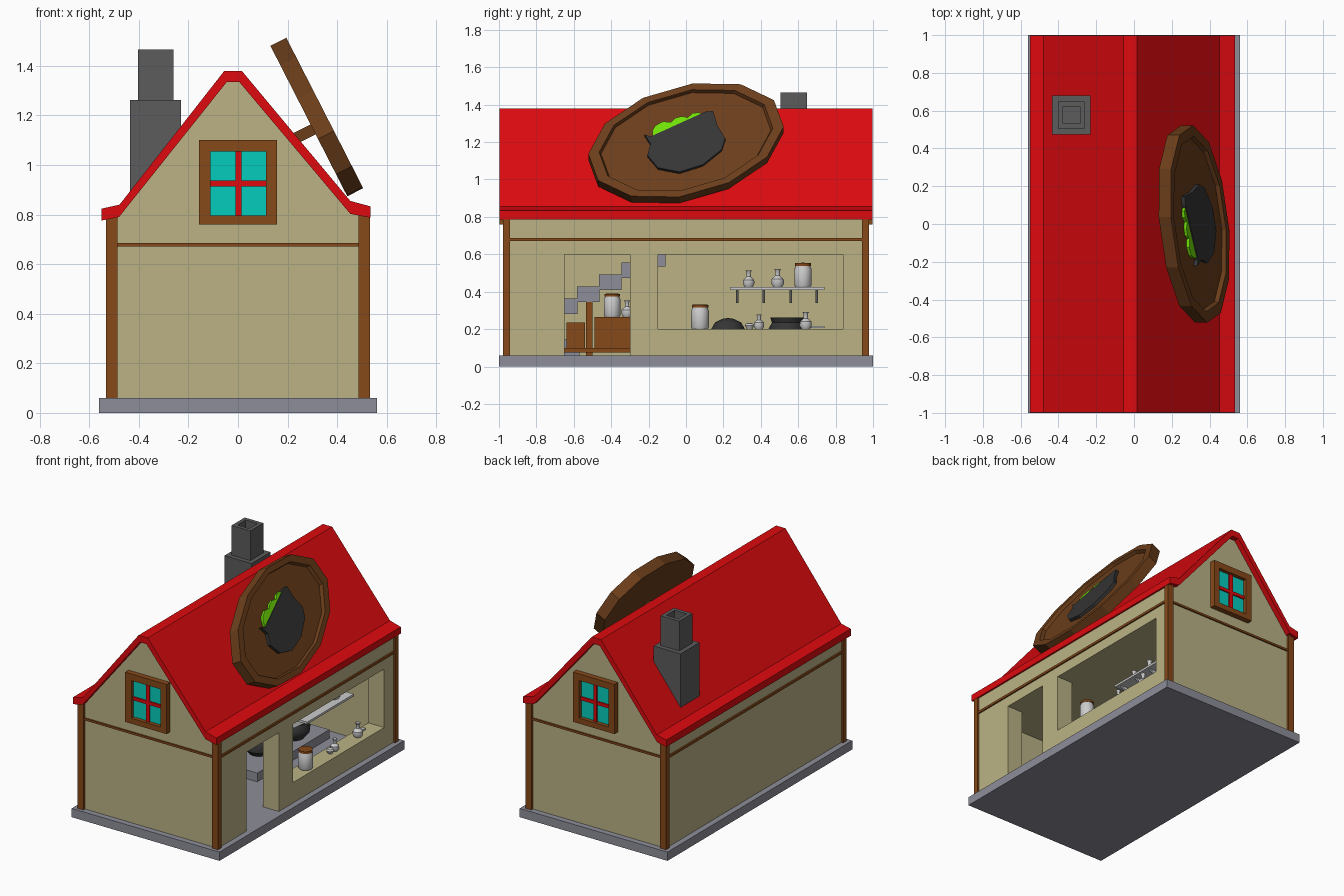
import bpy, bmesh, math
from mathutils import Matrix, Vector

if "Cube" in bpy.data.objects:
    bpy.data.objects.remove(bpy.data.objects["Cube"])

X, Y, Z = Vector((1, 0, 0)), Vector((0, 1, 0)), Vector((0, 0, 1))
O = Vector((0, 0, 0))


def material(name, hexcol):
    m = bpy.data.materials.new(name)
    lin = [(int(hexcol[i:i + 2], 16) / 255) ** 2.2 for i in (0, 2, 4)]
    m.diffuse_color = (*lin, 1)
    m.use_nodes = True
    m.node_tree.nodes["Principled BSDF"].inputs["Base Color"].default_value = m.diffuse_color
    return m


RED = material("red", "DC1216")
PLASTER = material("plaster", "B9B184")
WOOD = material("wood", "854A1F")
SIGNWOOD = material("sign_wood", "6B4020")
STONE = material("stone", "8C8C98")
CHIM = material("chimney_grey", "5C5C5C")
IRON = material("iron", "383838")
GREEN = material("green", "70E010")
TEAL = material("glass", "0FCBBC")
WHITE = material("ceramic", "CFCFCF")


def finish(name, bm, mat, smooth=False):
    bmesh.ops.remove_doubles(bm, verts=bm.verts, dist=1e-5)
    bmesh.ops.recalc_face_normals(bm, faces=bm.faces)
    me = bpy.data.meshes.new(name)
    bm.to_mesh(me)
    bm.free()
    ob = bpy.data.objects.new(name, me)
    bpy.context.collection.objects.link(ob)
    if mat:
        me.materials.append(mat)
    if smooth:
        bpy.ops.object.select_all(action='DESELECT')
        ob.select_set(True)
        bpy.context.view_layer.objects.active = ob
        bpy.ops.object.shade_smooth_by_angle(angle=math.radians(40))
    return ob


def prism(name, pts, origin, u, v, d, mat):
    """Flat outline in the u, v plane, pushed along vector d."""
    bm = bmesh.new()
    f = bm.faces.new([bm.verts.new(origin + u * a + v * b) for a, b in pts])
    r = bmesh.ops.extrude_face_region(bm, geom=[f])
    bmesh.ops.translate(bm, vec=d, verts=[e for e in r["geom"] if isinstance(e, bmesh.types.BMVert)])
    return finish(name, bm, mat)


def box(name, x, y, z, mat):
    pts = [(x[0], z[0]), (x[1], z[0]), (x[1], z[1]), (x[0], z[1])]
    return prism(name, pts, Y * y[0], X, Z, Y * (y[1] - y[0]), mat)


def lathe(name, prof, n, mtx, mat, phase=0.0, smooth=False):
    bm = bmesh.new()
    rings = []
    for r, z in prof:
        rings.append([bm.verts.new(mtx @ Vector((r * math.cos(phase + math.tau * i / n),
                                                 r * math.sin(phase + math.tau * i / n), z)))
                      for i in range(n)])
    for a, b in zip(rings, rings[1:]):
        for i in range(n):
            bm.faces.new((a[i], a[(i + 1) % n], b[(i + 1) % n], b[i]))
    return finish(name, bm, mat, smooth)


def at(x, y, z, s=1.0):
    return Matrix.Translation((x, y, z)) @ Matrix.Diagonal((s, s, s, 1))


# Base and hollow house body with door and counter opening
box("base_slab", (-.56, .56), (-1, 1), (0, .06), STONE)
gable = [(-.52, .055), (.52, .055), (.52, .80), (.45, .82), (.02, 1.35),
         (-.04, 1.35), (-.475, .82), (-.52, .80)]
body = prism("house_body", gable, Y * -.96, X, Z, Y * 1.92, PLASTER)
for nm, x, y, z in (("room", (-.40, .40), (-.85, .85), (.03, .60)),
                    ("door", (.35, .60), (-.65, -.30), (.03, .60)),
                    ("counter", (.35, .60), (-.15, .84), (.20, .60))):
    cut = box(nm + "_cutter", x, y, z, None)
    cut.hide_render = True
    mod = body.modifiers.new(nm, 'BOOLEAN')
    mod.operation, mod.object, mod.solver = 'DIFFERENCE', cut, 'EXACT'
    bpy.context.view_layer.objects.active = body
    bpy.ops.object.modifier_apply(modifier=nm)
    bpy.data.objects.remove(cut)

# Roof shell with kicked-out eaves
roof = [(-.55, .776), (-.55, .824), (-.478, .84), (-.055, 1.38), (.015, 1.38), (.453, .855),
        (.535, .833), (.535, .787), (.453, .803), (.005, 1.335), (-.045, 1.335), (-.48, .79)]
prism("roof", roof, Y * -.998, X, Z, Y * 1.996, RED)

# Corner posts and horizontal beams
for sx in (-1, 1):
    for sy in (-1, 1):
        box("corner_post", sorted((sx * .487, sx * .533)), sorted((sy * .94, sy * .978)), (.06, .80), WOOD)
    box("side_beam", sorted((sx * .51, sx * .53)), (-.95, .95), (.672, .688), WOOD)

# Gable windows and end beams
for s in (-1, 1):
    def yy(a, b):
        return sorted((s * a, s * b))
    box("end_beam", (-.49, .49), yy(.95, .97), (.672, .686), WOOD)
    box("window_glass", (-.12, .12), yy(.95, .972), (.79, 1.06), TEAL)
    box("window_bar", (-.011, .015), yy(.95, .982), (.79, 1.06), RED)
    box("window_bar", (-.12, .12), yy(.95, .981), (.914, .937), RED)
    for x in ((-.157, -.11), (.113, .158)):
        box("window_jamb", x, yy(.95, .998), (.76, 1.10), WOOD)
    for z in ((.76, .797), (1.055, 1.10)):
        box("window_rail", (-.11, .113), yy(.95, .998), z, WOOD)

# Chimney
prism("chimney_base", [(-.435, .86), (-.23, 1.12), (-.23, 1.262), (-.435, 1.262)],
      Y * .475, X, Z, Y * .205, CHIM)
q = math.sqrt(2)
lathe("chimney_flue", [(0, 1.25), (.071 * q, 1.25), (.071 * q, 1.465), (.045 * q, 1.465),
                       (.045 * q, 1.30), (0, 1.30)], 4, at(-.332, .577, 0), CHIM, math.pi / 4)

# Tilted oval sign with recessed face
C = Vector((.35, 0, 1.21))
U, V, N = Y, Vector((-.455, 0, .89)).normalized(), Vector((.89, 0, .455)).normalized()
frame = Matrix.Translation(C) @ Matrix((U, V, N)).transposed().to_4x4()
oval = frame @ Matrix.Rotation(math.radians(18), 4, 'Z') @ Matrix.Diagonal((.54, .324, 1, 1))
lathe("sign_board", [(0, -.072), (1, -.072), (1, 0), (.89, 0), (.87, -.022), (0, -.022)],
      12, oval, SIGNWOOD, math.radians(15))
prism("sign_bracket", [(-.03, -.06), (.03, -.06), (.03, -.015), (-.03, -.015)],
      C - N * .19, U, V, N * .13, SIGNWOOD)
pot = [(-.222, .035), (-.19, -.02), (-.206, -.09), (-.15, -.165), (-.035, -.19), (.09, -.146),
       (.19, -.056), (.21, .01), (.168, .088), (.145, .175), (.105, .172), (-.19, .022)]
prism("sign_pot", pot, C - N * .03, U, V, N * .03, IRON)
stew = [(-.18, .01), (-.18, .06), (-.165, .09), (-.125, .115), (-.078, .112), (-.06, .135),
        (-.024, .147), (.01, .14), (.035, .165), (.07, .17), (.1, .15), (.1, .13)]
prism("sign_stew", stew, C - N * .03, U, V, N * .024, GREEN)

# Stone stairs on the far wall
for i in range(-2, 5):
    y0 = -.70 + .118 * i
    top = min(.365 + .064 * i, .60)
    box("stair_step", (-.40, -.20), (max(y0, -.85), y0 + .119), (.28 + .064 * i, top), STONE)

# Hearth, cauldrons
box("hearth", (-.40, .16), (-.02, .76), (.06, .12), STONE)
kettle = [(0, .12), (.06, .125), (.095, .165), (.10, .20), (.08, .235), (.09, .262),
          (.08, .262), (.07, .235), (.08, .18), (0, .15)]
lathe("cauldron", kettle, 16, at(.05, .54, 0), IRON, smooth=True)
lathe("lidded_pot", [(0, .12), (.06, .125), (.09, .16), (.09, .20), (.07, .235), (.03, .255), (0, .26)],
      16, at(.0, .225, 0), IRON, smooth=True)

# Crates and bench seen through the door
box("low_plank", (-.38, -.05), (-.70, -.26), (.075, .10), WOOD)
box("crate", (-.38, -.14), (-.49, -.27), (.10, .265), WOOD)
box("small_crate", (-.38, -.17), (-.64, -.54), (.10, .235), WOOD)
box("stair_post", (-.24, -.20), (-.535, -.50), (.06, .35), WOOD)
box("low_step", (-.40, -.20), (-.70, -.57), (.06, .145), STONE)

# Jars and bottles
jar = [(0, 0), (.042, 0), (.047, .01), (.047, .10), (.04, .112), (.04, .12), (0, .12)]
lid = [(0, .115), (.044, .115), (.044, .13), (0, .133)]
vase = [(0, 0), (.022, 0), (.032, .018), (.03, .038), (.012, .055), (.011, .078),
        (.018, .088), (.012, .088), (0, .07)]
for x, y, z, s in ((.46, .075, .20, 1), (.28, .625, .425, .98), (-.24, -.395, .265, .95)):
    lathe("jar", jar, 16, at(x, y, z, s), WHITE, smooth=True)
    lathe("jar_lid", lid, 16, at(x, y, z, s), WOOD, smooth=True)
for x, y, z, s in ((.46, .39, .20, .9), (.46, .64, .20, 1.05), (.28, .335, .425, 1),
                   (.28, .49, .425, 1.1), (-.22, -.315, .265, 1)):
    lathe("vase", vase, 14, at(x, y, z, s), WHITE, smooth=True)
lathe("small_bowl", [(0, 0), (.015, 0), (.025, .02), (.018, .03), (0, .033)], 12,
      at(.46, .34, .20), WHITE, smooth=True)
box("ladle", (.43, .45), (.66, .74), (.205, .217), WHITE)

# Shelf with brackets
box("shelf", (.22, .36), (.235, .74), (.41, .425), WHITE)
for y in (.275, .415, .56, .70):
    prism("shelf_bracket", [(.22, .41), (.34, .41), (.24, .34), (.22, .34)],
          Y * (y - .007), X, Z, Y * .014, WHITE)
